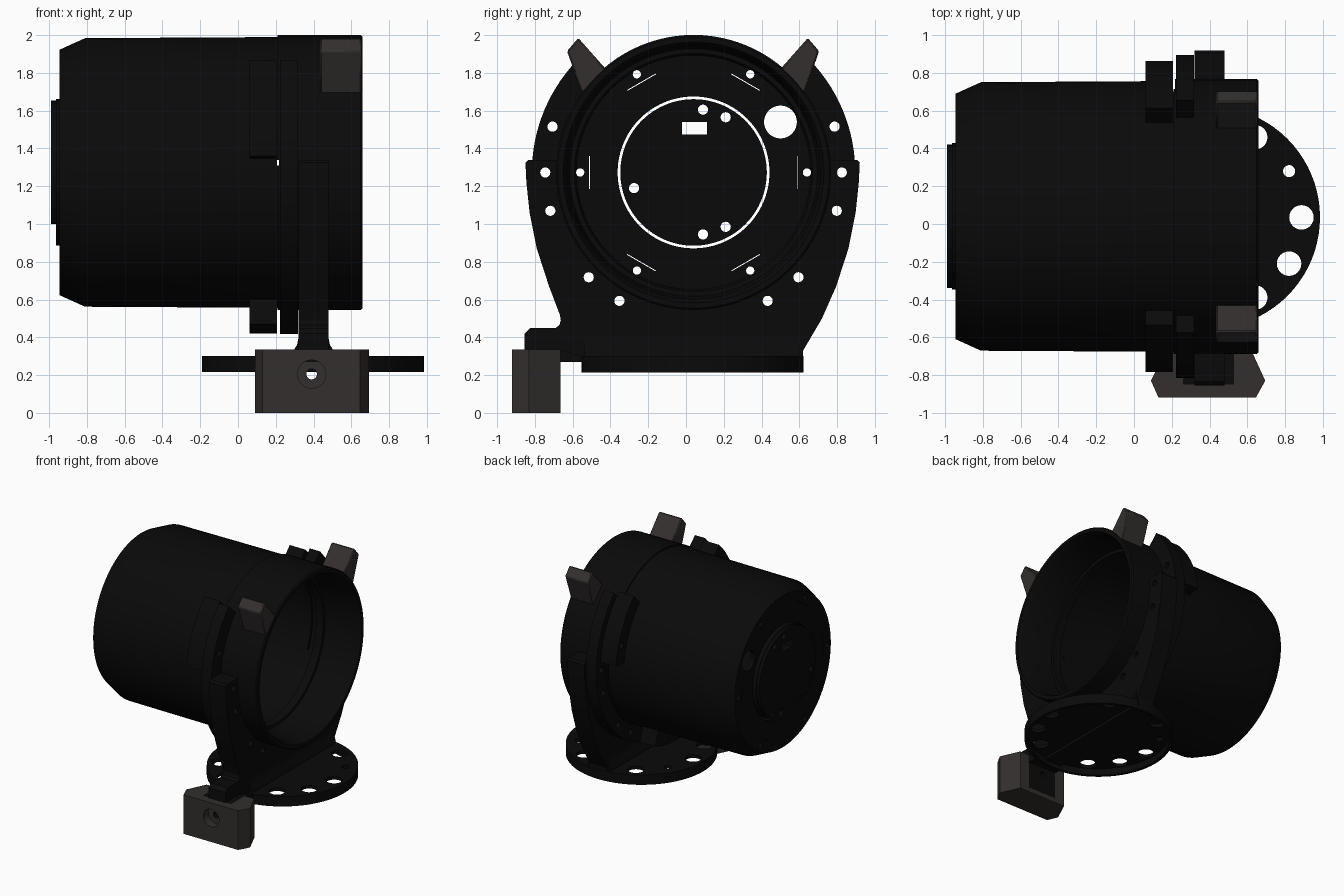
import bpy, bmesh, math

if "Cube" in bpy.data.objects:
    bpy.data.objects.remove(bpy.data.objects["Cube"])

YC, ZC = 0.04, 1.273          # axis of the can (runs along x)


def material(name, col):
    m = bpy.data.materials.new(name)
    m.diffuse_color = (*col, 1)
    m.use_nodes = True
    m.node_tree.nodes["Principled BSDF"].inputs["Base Color"].default_value = m.diffuse_color
    return m


BLACK = material("black", (0.003, 0.003, 0.003))
GREY = material("dark_grey", (0.032, 0.028, 0.027))

AXES = {'x': lambda a, b, d: (d, a, b),
        'y': lambda a, b, d: (a, d, b),
        'z': lambda a, b, d: (a, b, d)}


def finish(name, bm, mat):
    bmesh.ops.recalc_face_normals(bm, faces=bm.faces)
    me = bpy.data.meshes.new(name)
    bm.to_mesh(me)
    bm.free()
    me.materials.append(mat)
    ob = bpy.data.objects.new(name, me)
    bpy.context.collection.objects.link(ob)
    return ob


def prisms(name, shapes, mat=BLACK):
    """Each shape is (axis, outline, start, end)."""
    bm = bmesh.new()
    for axis, pts, d0, d1 in shapes:
        rings = [[bm.verts.new(AXES[axis](a, b, d)) for a, b in pts] for d in (d0, d1)]
        bm.faces.new(rings[0])
        bm.faces.new(rings[1])
        n = len(pts)
        for i in range(n):
            j = (i + 1) % n
            bm.faces.new((rings[0][i], rings[0][j], rings[1][j], rings[1][i]))
    return finish(name, bm, mat)


def circle(a, b, r, n=20):
    return [(a + r * math.cos(2 * math.pi * i / n), b + r * math.sin(2 * math.pi * i / n)) for i in range(n)]


def rect(a0, a1, b0, b1):
    return [(a0, b0), (a1, b0), (a1, b1), (a0, b1)]


def polar(r, deg, a=YC, b=ZC):
    t = math.radians(deg)
    return (a + r * math.cos(t), b + r * math.sin(t))


def sector(r0, r1, a0, a1):
    n = max(4, int(abs(a1 - a0) / 3))
    angs = [a0 + (a1 - a0) * i / n for i in range(n + 1)]
    return [polar(r1, a) for a in angs] + [polar(r0, a) for a in reversed(angs)]


def lathe(name, profile, n=96):
    bm = bmesh.new()
    rings = []
    for k in range(n):
        rings.append([bm.verts.new((x, *polar(r, 360 * k / n))) for x, r in profile])
    m = len(profile)
    for k in range(n):
        p, q = rings[k], rings[(k + 1) % n]
        for i in range(m):
            j = (i + 1) % m
            bm.faces.new((p[i], p[j], q[j], q[i]))
    return finish(name, bm, BLACK)


def cut(ob, shapes):
    cutter = prisms("cutter", shapes)
    cutter.hide_render = True
    mod = ob.modifiers.new("cut", 'BOOLEAN')
    mod.operation = 'DIFFERENCE'
    mod.solver = 'EXACT'
    mod.object = cutter
    bpy.context.view_layer.objects.active = ob
    bpy.ops.object.modifier_apply(modifier="cut")
    bpy.data.objects.remove(cutter)


def bevel(ob, w, seg=1):
    mod = ob.modifiers.new("bevel", 'BEVEL')
    mod.width, mod.segments = w, seg


# can with open front ring
can = lathe("can_housing", [
    (-0.94, 0.402), (-0.945, 0.65), (-0.81, 0.711), (0.21, 0.717), (0.21, 0.728),
    (0.65, 0.728), (0.66, 0.718), (0.66, 0.69), (0.62, 0.67), (0.34, 0.655),
    (0.34, 0.63), (0.27, 0.63), (0.27, 0.66), (-0.79, 0.655), (-0.90, 0.62), (-0.90, 0.402)])
can_cuts = [('x', circle(*polar(0.6, a), 0.022), -1.1, 0.6) for a in range(0, 360, 60)]
can_cuts.append(('x', circle(0.5, 1.54, 0.087, 32), -1.1, -0.5))
for a in range(0, 360, 60):
    can_cuts.append(('x', [polar(r, a + s) for r, s in
                           ((0.556, -9), (0.549, 0), (0.556, 9), (0.561, 9), (0.554, 0), (0.561, -9))], -1.1, -0.5))
for y, z0, z1 in ((0.5, 1.0, 1.60), (-0.9, 1.31, 1.34)):
    can_cuts.append(('y', rect(0.206, 0.218, z0, z1), y, y + 0.5))
cut(can, can_cuts)

# rear cap, separated from the can by a fine gap
cap = prisms("rear_cap", [('x', circle(YC, ZC, 0.388, 64), -0.965, -0.91)])
cap_cuts = [('x', circle(y, z, 0.027), -1.1, 0) for y, z in
            ((0.09, 1.605), (0.21, 1.565), (-0.275, 1.19), (0.09, 0.945), (0.21, 0.985))]
cap_cuts.append(('x', rect(-0.02, 0.11, 1.475, 1.54), -1.1, 0))
cut(cap, cap_cuts)
plate = prisms("rear_cap_plate", [('x', [(y, max(z, 1.0)) if abs(y - YC) < 0.26 else (y, z)
                                         for y, z in circle(YC, ZC, 0.38, 64)], -0.99, -0.964)])
cut(plate, cap_cuts)

# bolt circle shared by lugs, ring and flange
HOLES = (18, 0, -15, -45, -60, -120, -135, -165, -180, -198)
bolt_holes = [('x', circle(*polar(0.785, a), 0.027), -0.1, 0.6) for a in HOLES]

# three clamping lugs on the can
lugs = prisms("can_lugs", [('x', sector(0.69, r, a, b), 0.06, 0.207)
                           for r, a, b in ((0.828, 6, 46), (0.828, 134, 174), (0.853, 250, 290))])
cut(lugs, [h for h, a in zip(bolt_holes, HOLES) if a in (18, -198)])

# bolt ring behind the mounting flange
ring = prisms("bolt_ring", [('x', sector(0.69, 0.856, -224, 44), 0.222, 0.318)])
cut(ring, bolt_holes)

# mounting flange running down to the base, with a side arm
right_side = [(0.905, 1.34), (0.92, 1.325), (0.915, 1.22), (0.898, 1.06), (0.86, 0.87), (0.795, 0.67)]
outline = right_side + [(0.72, 0.5), (0.62, 0.33), (0.62, 0.25), (-0.55, 0.25), (-0.55, 0.27), (-0.855, 0.27),
                        (-0.855, 0.42), (-0.825, 0.45), (-0.69, 0.45), (-0.67, 0.465), (-0.663, 0.49), (-0.668, 0.52)]
outline += [(0.07 - y, z) for y, z in reversed(right_side)]
flange = prisms("mount_flange", [('x', outline, 0.32, 0.48)])
cut(flange, [('x', circle(YC, ZC, 0.70, 96), 0.2, 0.6)])
cut(flange, bolt_holes)
prisms("flange_foot", [('y', [(0.29, 0.29), (0.51, 0.29), (0.50, 0.34), (0.487, 0.36), (0.479, 0.40),
                              (0.321, 0.40), (0.313, 0.36), (0.30, 0.34)], -0.54, 0.60)])

# round base with bolt circle, hollow underneath
BX, BY = 0.397, 0.035
base = prisms("base_disc", [('z', circle(BX, BY, 0.588, 80), 0.215, 0.30)])
cut(base, [('z', circle(BX, BY, 0.562, 80), 0.1, 0.272)])
cut(base, [('z', circle(*polar(0.49, a, BX, BY), 0.032 if a in (30, 150, 270) else 0.065, 24), 0, 0.4)
           for a in range(0, 360, 30) if a not in (90, 270)])

# side arm pad and the grey foot block
bolt = [('y', circle(0.39, 0.205, 0.028), -1.2, -0.5)]
sink = [('y', circle(0.39, 0.205, 0.075, 28), -1.2, -0.852)]
pad = prisms("arm_pad", [('x', [(-0.85, 0.04), (-0.664, 0.04), (-0.664, 0.27), (-0.55, 0.27), (-0.55, 0.30),
                                (-0.67, 0.335), (-0.85, 0.335)], 0.26, 0.53)])
cut(pad, bolt)
block = prisms("foot_block", [('z', [(0.13, -0.92), (0.645, -0.92), (0.695, -0.83), (0.62, -0.665),
                                     (0.17, -0.665), (0.09, -0.83)], 0, 0.335)], GREY)
cut(block, [('z', rect(0.26, 0.53, -0.85, -0.6), 0.04, 0.4)])
cut(block, bolt)
cut(block, sink)

# two grey pads on top of the front ring
for side, name in ((1, "left"), (-1, "right")):
    pts = [(-0.63, 1.915), (-0.57, 1.985), (-0.42, 1.815), (-0.55, 1.69)]
    if side < 0:
        pts = [(0.075 - y, z) for y, z in pts]
    bevel(prisms("ring_pad_" + name, [('x', pts, 0.435, 0.655)], GREY), 0.008)

# smooth curved faces, keep edges sharp
for ob in bpy.context.collection.objects:
    ob.select_set(True)
    bpy.context.view_layer.objects.active = ob
bpy.ops.object.shade_smooth_by_angle(angle=math.radians(25))
